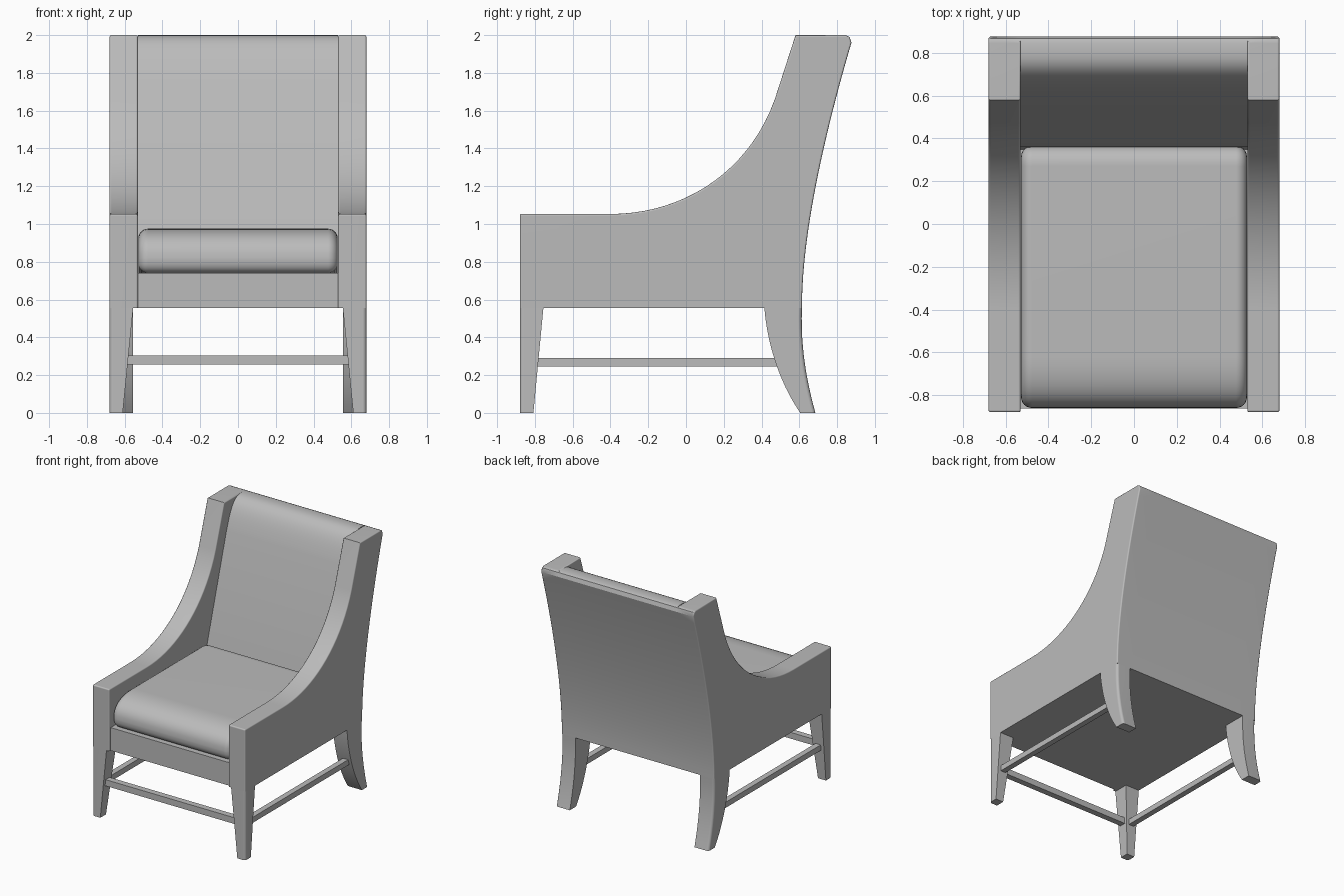
import bpy, bmesh
from mathutils import Vector
from mathutils.geometry import interpolate_bezier

cube = bpy.data.objects.get("Cube")
if cube:
    bpy.data.objects.remove(cube)

# One upholstery grey for the whole chair
GREY = (0.5, 0.5, 0.5, 1)
grey = bpy.data.materials.new("warm_grey")
grey.use_nodes = True
grey.diffuse_color = GREY
grey.node_tree.nodes["Principled BSDF"].inputs["Base Color"].default_value = GREY


def curve(a, b, c, d, n=20):
    """Points of a Bezier from a to d with handles b and c."""
    pts = interpolate_bezier(*[Vector((*p, 0)) for p in (a, b, c, d)], n)
    return [(p.x, p.y) for p in pts]


def prism(name, profile, x0, x1, rounded=None, width=0.02, segments=3,
          shape=None, mirror=False):
    """Extrude a (y, z) profile from x0 to x1 and round the chosen edges."""
    bm = bmesh.new()
    face = bm.faces.new([bm.verts.new((x0, y, z)) for y, z in profile])
    new = bmesh.ops.extrude_face_region(bm, geom=[face])["geom"]
    for v in new:
        if isinstance(v, bmesh.types.BMVert):
            v.co.x = x1
    if shape:
        for v in bm.verts:
            shape(v)
    bmesh.ops.recalc_face_normals(bm, faces=bm.faces)
    if rounded:
        edges = [e for e in bm.edges if rounded(e.verts[0].co, e.verts[1].co)]
        bmesh.ops.bevel(bm, geom=edges, offset=width, segments=segments,
                        profile=0.5, affect="EDGES", clamp_overlap=True)
    mesh = bpy.data.meshes.new(name)
    bm.to_mesh(mesh)
    bm.free()
    mesh.materials.append(grey)
    obj = bpy.data.objects.new(name, mesh)
    bpy.context.collection.objects.link(obj)
    for o in bpy.context.selected_objects:
        o.select_set(False)
    obj.select_set(True)
    bpy.context.view_layer.objects.active = obj
    bpy.ops.object.shade_smooth_by_angle(angle=0.6)
    if mirror:
        obj.modifiers.new("Mirror", "MIRROR")
    obj.modifiers.new("Normals", "WEIGHTED_NORMAL").keep_sharp = True
    return obj


def box(y0, y1, z0, z1):
    return [(y0, z0), (y0, z1), (y1, z1), (y1, z0)]


W, INNER, LEG, BASE, SEAT = 0.68, 0.53, 0.555, 0.555, 0.74

# Rear outline shared by the side panels and the back
rear = [(0.845, 2.0), (0.866, 1.99)] + curve(
    (0.876, 1.96), (0.74, 1.5), (0.612, 0.95), (0.614, BASE), 24)


def on_outer(a, b):
    return min(a.x, b.x) > W - 0.001


def panel_edges(a, b):
    if max(a.z, b.z) < BASE + 0.001:
        return False
    if on_outer(a, b):
        return True
    mid = (a + b) / 2
    if abs(a.x - b.x) > 0.01:   # front corner of the arm
        return mid.y < -0.8 and mid.z > 1
    if mid.z > 1.99:
        return mid.y < 0.75
    return mid.y < 0.585 and mid.z > BASE + 0.01 and not (
        mid.y > 0.5 and mid.z < 1.6)


# Sweeping arm and wing panels
arm = [(-0.88, BASE), (-0.88, 1.053)] + curve(
    (-0.40, 1.053), (-0.02, 1.053), (0.33, 1.27), (0.47, 1.66)) + [(0.58, 2.0)]
prism("side_panels", arm + rear, INNER, W, panel_edges, mirror=True)

# Back with a rolled top
back = [(0.33, BASE), (0.36, 0.93)] + curve(
    (0.61, 1.76), (0.66, 1.91), (0.70, 2.0), (0.80, 2.0), 12) + rear
prism("back", back, -INNER, INNER)

# Seat frame
prism("seat_frame", box(-0.862, 0.4, BASE, SEAT), -INNER, INNER)

# Cushion with a soft rolled front
cushion = (curve((-0.80, SEAT), (-0.84, SEAT), (-0.86, 0.77), (-0.86, 0.81), 8)
           + curve((-0.86, 0.82), (-0.86, 0.92), (-0.77, 0.975), (-0.62, 0.975), 12)
           + curve((0.27, 0.975), (0.33, 0.975), (0.365, 0.94), (0.365, 0.88), 8)
           + [(0.365, SEAT)])
prism("seat_cushion", cushion, -0.528, 0.528,
      lambda a, b: abs(a.x - b.x) < 0.01 and max(a.z, b.z) > SEAT + 0.001,
      0.095, 6)


# Tapered front legs
def taper(v):
    if v.co.z < 0.01 and v.co.x < 0.6:
        v.co.x = 0.61


prism("front_legs", [(-0.88, 0), (-0.88, BASE), (-0.755, BASE), (-0.808, 0)],
      LEG, W, lambda a, b: on_outer(a, b) and max(a.y, b.y) < -0.87,
      shape=taper, mirror=True)

# Splayed rear legs
rear_leg = (curve((0.415, BASE), (0.43, 0.36), (0.50, 0.15), (0.605, 0), 12)
            + curve((0.685, 0), (0.635, 0.18), (0.606, 0.36), (0.614, BASE), 12))
prism("rear_legs", rear_leg, LEG, W,
      lambda a, b: on_outer(a, b) and min(a.y, b.y) > 0.606 and abs(a.z - b.z) > 0.01,
      mirror=True)

# Stretchers
prism("front_stretcher", box(-0.855, -0.805, 0.255, 0.305), -0.6, 0.6)
prism("side_stretchers", box(-0.81, 0.50, 0.245, 0.29), 0.607, 0.653, mirror=True)
